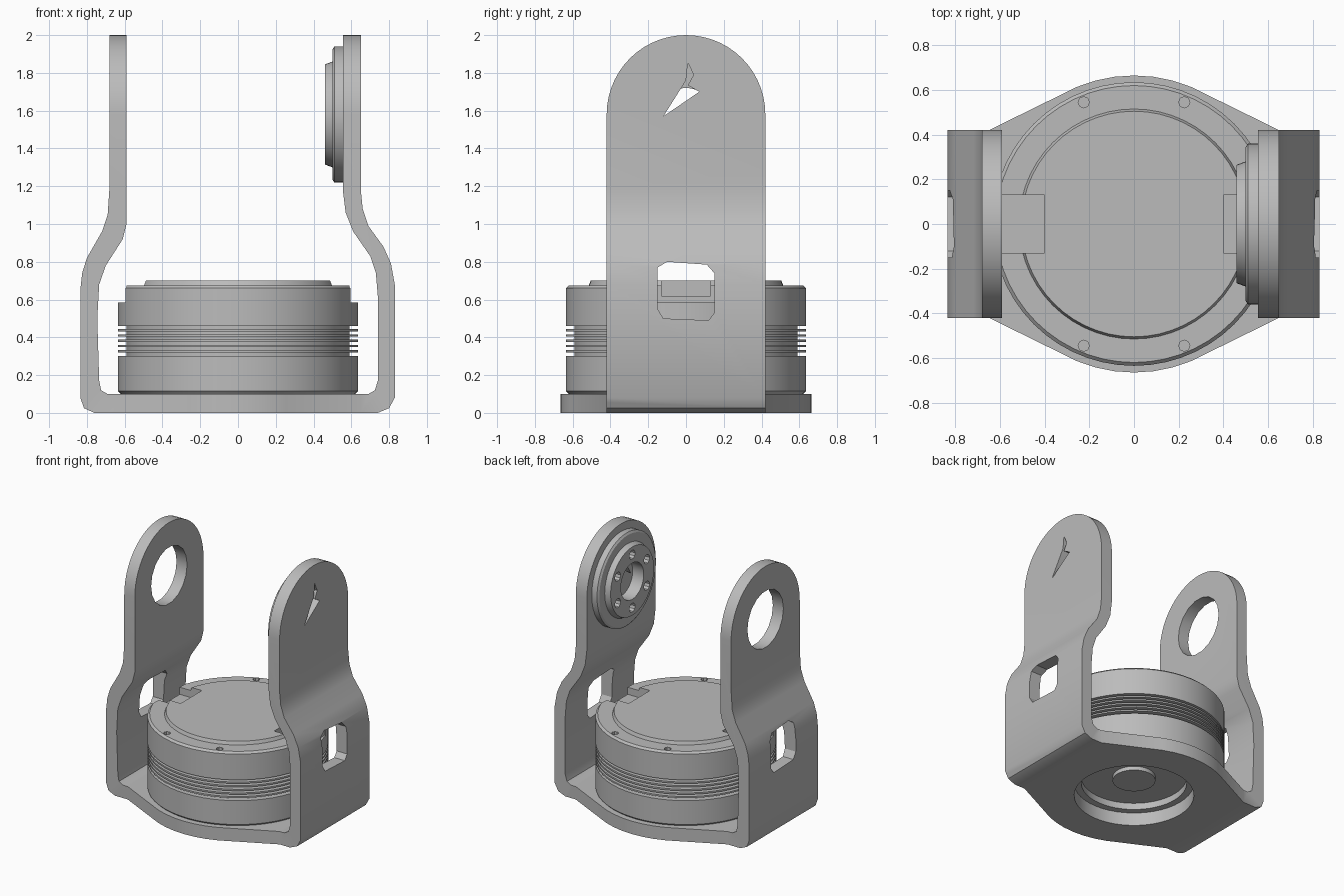
import bpy, bmesh
from math import sin, cos, pi, tau
from mathutils import Vector, Matrix, geometry

if "Cube" in bpy.data.objects:
    bpy.data.objects.remove(bpy.data.objects["Cube"], do_unlink=True)

grey = bpy.data.materials.new("metal_grey")
grey.use_nodes = True
colour = (0.5, 0.5, 0.5, 1)
grey.diffuse_color = colour
for node in grey.node_tree.nodes:
    if node.type == 'BSDF_PRINCIPLED':
        node.inputs["Base Color"].default_value = colour


def finish(name, bm):
    bmesh.ops.recalc_face_normals(bm, faces=bm.faces)
    mesh = bpy.data.meshes.new(name)
    bm.to_mesh(mesh)
    bm.free()
    mesh.materials.append(grey)
    obj = bpy.data.objects.new(name, mesh)
    bpy.context.collection.objects.link(obj)
    return obj


def prism(name, outline, lo, hi, axis):
    """Extrude a 2D outline along x, y or z."""
    place = {'x': lambda a, b: (lo, a, b),
             'y': lambda a, b: (a, lo, b),
             'z': lambda a, b: (a, b, lo)}[axis]
    bm = bmesh.new()
    face = bm.faces.new([bm.verts.new(place(a, b)) for a, b in outline])
    out = bmesh.ops.extrude_face_region(bm, geom=[face])
    step = Vector([(hi - lo) * (axis == k) for k in "xyz"])
    bmesh.ops.translate(bm, vec=step,
                        verts=[v for v in out["geom"] if isinstance(v, bmesh.types.BMVert)])
    return finish(name, bm)


def circle(r, ca=0, cb=0, n=48):
    return [(ca + r * cos(tau * i / n), cb + r * sin(tau * i / n)) for i in range(n)]


def rect(a0, a1, b0, b1):
    return [(a0, b0), (a1, b0), (a1, b1), (a0, b1)]


def lathe(name, profile, matrix=Matrix(), n=56):
    """Revolve a closed (radius, height) loop about its axis."""
    bm = bmesh.new()
    rings = []
    for i in range(n):
        c, s = cos(tau * i / n), sin(tau * i / n)
        rings.append([bm.verts.new((r * c, r * s, h)) for r, h in profile])
    for i in range(n):
        a, b = rings[i], rings[(i + 1) % n]
        for j in range(len(profile)):
            k = (j + 1) % len(profile)
            bm.faces.new((a[j], b[j], b[k], a[k]))
    bmesh.ops.remove_doubles(bm, verts=bm.verts, dist=1e-5)
    bmesh.ops.transform(bm, matrix=matrix, verts=bm.verts)
    return finish(name, bm)


def boolean(obj, other, operation='DIFFERENCE'):
    mod = obj.modifiers.new("shape", 'BOOLEAN')
    mod.operation, mod.solver, mod.object = operation, 'EXACT', other
    bpy.context.view_layer.objects.active = obj
    bpy.ops.object.modifier_apply(modifier=mod.name)
    bpy.data.objects.remove(other, do_unlink=True)


# Bent strap: outer run from left arm to right arm, then inner run back
outer_left = [(-.68, 2.05), (-.68, 1.2), (-.69, 1.05), (-.72, .96), (-.80, .82),
              (-.825, .74), (-.835, .65), (-.835, .08), (-.815, .025), (-.76, 0)]
outer_right = [(.74, 0), (.80, .025), (.83, .08), (.83, .68), (.81, .79),
               (.77, .88), (.69, .99), (.66, 1.08), (.65, 1.18), (.65, 2.05)]
inner_right = [(.555, 2.05), (.555, 1.18), (.57, 1.06), (.61, .96), (.70, .83),
               (.73, .74), (.74, .62), (.74, .17), (.725, .12), (.69, .1)]
inner_left = [(-.69, .1), (-.725, .12), (-.735, .17), (-.745, .5), (-.735, .68),
              (-.70, .78), (-.61, .92), (-.59, 1.0), (-.59, 2.05)]
bracket = prism("bracket", outer_left + outer_right + inner_right + inner_left, -.42, .42, 'y')

# Rounded arm tops
arch = [(-.42, -.1), (.42, -.1)]
arch += [(.42 * cos(pi * i / 28), 1.58 + .42 * sin(pi * i / 28)) for i in range(29)]
boolean(bracket, prism("arch_cutter", arch, -1, 1, 'x'), 'INTERSECT')

# Round floor plate with straight flanks meeting the arms
points = [Vector(p) for p in circle(.665) + rect(-.65, .65, -.42, .42)]
hull = [points[i] for i in geometry.convex_hull_2d(points)]
boolean(bracket, prism("floor", hull, 0, .1, 'z'), 'UNION')
boolean(bracket, prism("floor_hole", circle(.42), -.1, .2, 'z'))

# Cable windows in both arms
window = [(-.12, .5), (.12, .49), (.15, .53), (.15, .74), (.11, .785),
          (-.1, .8), (-.15, .77), (-.15, .55)]
boolean(bracket, prism("window_cutter", window, -1, 1, 'x'))

# Bearing hole in the right arm, narrow slit in the left arm
boolean(bracket, prism("bearing_hole", circle(.22, 0, 1.59, 18), -1, 0, 'x'))
slit = [(.01, 1.855), (.04, 1.79), (.01, 1.735), (.07, 1.70), (-.12, 1.57), (0, 1.76)]
boolean(bracket, prism("slit_cutter", slit, .3, 1, 'x'))

# Motor drum with cooling fins, stepped top and recessed underside
drum = [(0, .12), (.15, .12), (.15, .15), (.37, .15), (.37, .1), (.62, .1), (.635, .115),
        (.635, .3), (.59, .3)]
for i in range(5):
    z = .32 + .028 * i
    drum += [(.59, z), (.635, z), (.635, z + .012), (.59, z + .012)]
drum += [(.59, .46), (.635, .46), (.635, .66), (.62, .675), (.515, .675), (.505, .7), (0, .7)]
motor = lathe("motor_drum", drum)
for side in (-1, 1):
    for inner, half, z in ((.4, .13, .62), (.59, .22, .585)):
        lo, hi = sorted((side * inner, side * .8))
        boolean(motor, prism("notch_cutter", rect(lo, hi, -half, half), z, .9, 'z'))
    for front in (-1, 1):
        hole = circle(.025, side * .225, front * .545, 8)
        boolean(motor, prism("screw_hole", hole, .62, .8, 'z'))

# Output horn on the inner face of the left arm
to_arm = Matrix.Translation((.56, 0, 1.58)) @ Matrix.Rotation(-pi / 2, 4, 'Y')
horn = lathe("output_horn", [(.14, -.002), (.36, -.002), (.36, .05), (.345, .06), (.28, .06),
                             (.265, .1), (.14, .1)], to_arm)
for i in range(6):
    a = tau * (i + .5) / 6
    bolt = circle(.035, .205 * cos(a), 1.58 + .205 * sin(a), 10)
    boolean(horn, prism("bolt_hole", bolt, .3, .52, 'x'))

# Smooth curved walls, crisp edges
for obj in (bracket, motor, horn):
    bpy.ops.object.select_all(action='DESELECT')
    obj.select_set(True)
    bpy.context.view_layer.objects.active = obj
    bpy.ops.object.shade_smooth_by_angle(angle=pi / 6)
